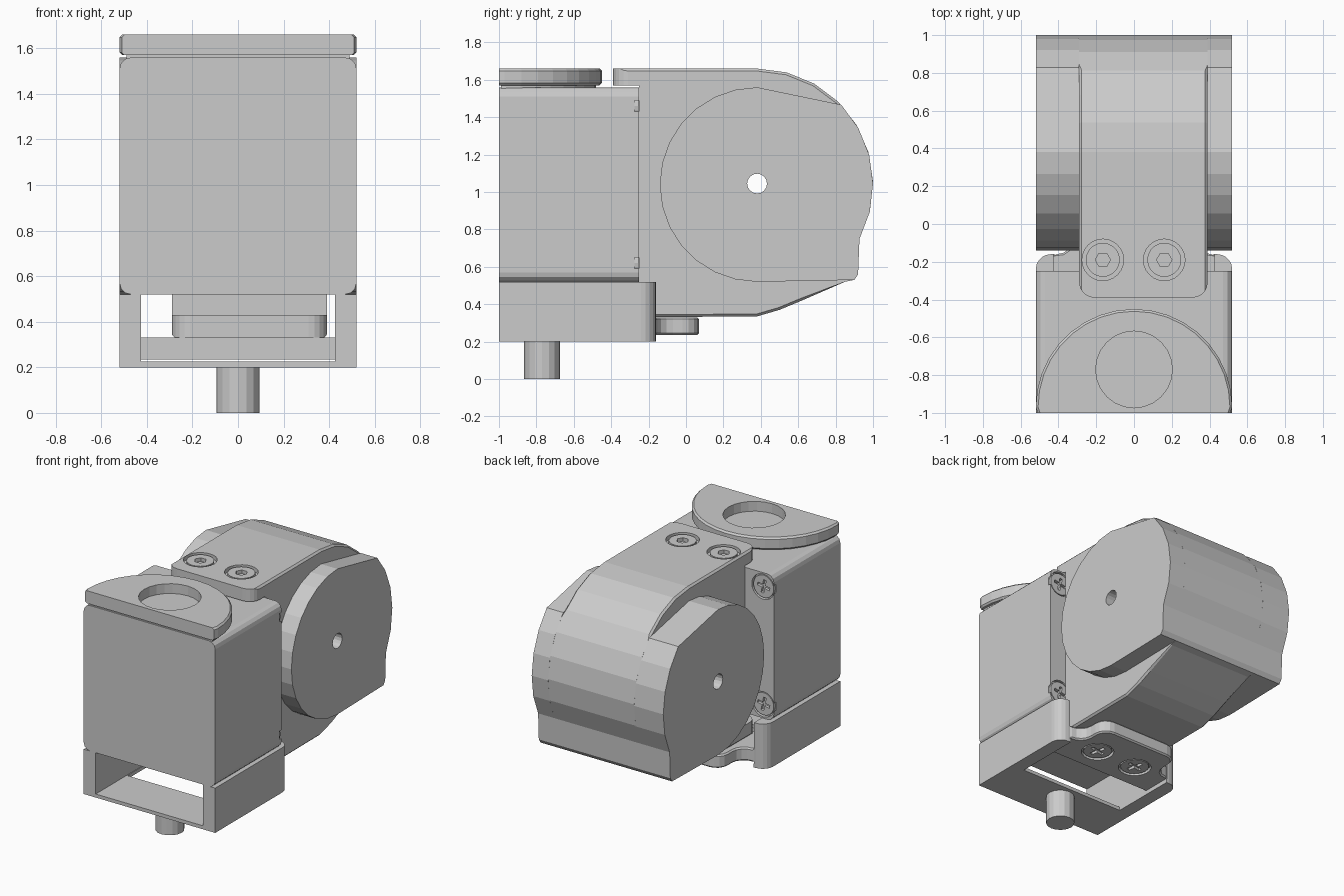
import bpy, bmesh, math
from mathutils import Vector, Matrix

if "Cube" in bpy.data.objects:
    bpy.data.objects.remove(bpy.data.objects["Cube"])


def arc(cx, cy, r, a0, a1, n):
    return [(cx + r * math.cos(math.radians(a0 + (a1 - a0) * i / n)),
             cy + r * math.sin(math.radians(a0 + (a1 - a0) * i / n))) for i in range(n + 1)]


def circle(cx, cy, r, n=24):
    return arc(cx, cy, r, 0, 360, n)[:-1]


def rect(x0, x1, y0, y1):
    return [(x0, y0), (x1, y0), (x1, y1), (x0, y1)]


def prism(name, pts, axis, lo, hi, bevel=0.0, pick=lambda e: True):
    """Extrude a 2D profile along an axis, optionally bevel the picked sharp edges."""
    place = {'x': lambda a, b, h: (h, a, b), 'y': lambda a, b, h: (a, h, b),
             'z': lambda a, b, h: (a, b, h)}[axis]
    bm = bmesh.new()
    base = bm.faces.new([bm.verts.new(place(a, b, lo)) for a, b in pts])
    ext = bmesh.ops.extrude_face_region(bm, geom=[base])
    move = Vector(place(0, 0, hi - lo))
    bmesh.ops.translate(bm, vec=move, verts=[v for v in ext['geom'] if isinstance(v, bmesh.types.BMVert)])
    bmesh.ops.recalc_face_normals(bm, faces=bm.faces)
    if bevel:
        edges = [e for e in bm.edges if e.calc_face_angle(0) > 0.7 and pick(e)]
        bmesh.ops.bevel(bm, geom=edges, offset=bevel, segments=3 if bevel > 0.03 else 1,
                        profile=0.5, affect='EDGES')
    me = bpy.data.meshes.new(name)
    bm.to_mesh(me)
    bm.free()
    ob = bpy.data.objects.new(name, me)
    bpy.context.collection.objects.link(ob)
    return ob


def boolean(ob, *cutters, op='DIFFERENCE'):
    for c in cutters:
        m = ob.modifiers.new('cut', 'BOOLEAN')
        m.object, m.operation, m.solver = c, op, 'EXACT'
    me = bpy.data.meshes.new_from_object(ob.evaluated_get(bpy.context.evaluated_depsgraph_get()))
    ob.modifiers.clear()
    ob.data = me
    for c in cutters:
        bpy.data.objects.remove(c)
    return ob


def screw(name, a, b, axis, face, d, r, hexed=False):
    """Screw head whose visible face lies at 'face', pointing along direction d."""
    lo, hi = sorted((face, face - d * 0.05))
    head = prism(name, circle(a, b, r, 20), axis, lo, hi)
    lo, hi = sorted((face + d * 0.02, face - d * 0.03))
    if hexed:
        return boolean(head, prism('socket', circle(a, b, r * 0.45, 6), axis, lo, hi))
    w, l = r * 0.13, r * 0.6
    cross = [(w, w), (w, l), (-w, l), (-w, w), (-l, w), (-l, -w),
             (-w, -w), (-w, -l), (w, -l), (w, -w), (l, -w), (l, w)]
    t = math.radians(12)
    cross = [(a + x * math.cos(t) - y * math.sin(t), b + x * math.sin(t) + y * math.cos(t)) for x, y in cross]
    return boolean(head, prism('socket', cross, axis, lo, hi))


CY, CZ = 0.38, 1.04          # pivot of the rear housing
XL, XR = -0.29, 0.39         # sides of the central arm

# Front block, with long edges rounded and screw pockets in the back
body = prism('front_block', rect(-0.52, 0.52, 0.52, 1.56), 'y', -1, -0.25, 0.05,
             lambda e: abs(e.verts[0].co.y - e.verts[1].co.y) > 0.5)
spots = [(sx * 0.435, z) for sx in (-1, 1) for z in (0.62, 1.46)]
boolean(body, *[prism('pocket', circle(x, z, 0.09, 20), 'y', -0.275, -0.2) for x, z in spots])
for x, z in spots:
    screw('block_screw', x, z, 'y', -0.255, 1, 0.08)

# Half-round cap with a shallow round recess
cap = prism('top_cap', arc(0, -0.97, 0.52, 0, 180, 18) + [(-0.51, -1), (0.51, -1)], 'z', 1.57, 1.66, 0.012,
            lambda e: abs(e.verts[0].co.z - e.verts[1].co.z) < 0.01 and (e.verts[0].co.y + e.verts[1].co.y) > -1.99)
boolean(cap, prism('recess', circle(0, -0.77, 0.203), 'z', 1.59, 1.7))
prism('cap_spacer', arc(0, -0.97, 0.49, 0, 180, 18) + [(-0.49, -0.99), (0.49, -0.99)], 'z', 1.55, 1.575)

# Central arm with upper and lower tongues
back = arc(CY, CZ, 0.62, 90, -28, 8) + [(0.92, 0.56), (0.9, 0.53), (0.85, 0.52)]
low = [(0.62, 0.42), (0.5, 0.37), (0.38, 0.335)]
front = [(-0.39, 0.33), (-0.39, 0.43), (-0.25, 0.43), (-0.25, 1.57), (-0.39, 1.57), (-0.39, 1.66)]
arm = prism('central_arm', back + low + front, 'x', XL, XR, 0.013,
            lambda e: abs(e.verts[0].co.x - e.verts[1].co.x) < 0.01
            and -0.4 < (e.verts[0].co.y + e.verts[1].co.y) / 2 < 0.8
            and not (abs(e.verts[0].co.z - CZ) < 0.61 and e.verts[0].co.y < 0)
            and min(e.verts[0].co.z, e.verts[1].co.z) < 1.66)
plan = arc(XL + 0.08, -0.31, 0.08, 180, 270, 5) + arc(XR - 0.08, -0.31, 0.08, -90, 0, 5) + [(XR, 1.1), (XL, 1.1)]
boolean(arm, prism('plan', plan, 'z', 0, 2), op='INTERSECT')
boolean(arm, prism('axle_hole', circle(CY, CZ + 0.005, 0.053, 16), 'x', -1, 1),
        *[prism('pocket', circle(x, -0.19, 0.11), 'z', 1.63, 1.7) for x in (-0.165, 0.16)])
for x in (-0.165, 0.16):
    screw('arm_screw', x, -0.19, 'z', 1.655, 1, 0.09, hexed=True)

# Round housings on both sides of the arm
side = (arc(CY, CZ, 0.52, 270, 90, 14) + arc(CY, CZ, 0.62, 43.5, -28, 5) + [(0.92, 0.56), (0.9, 0.53)])
for name, lo, hi in (('left_hub', -0.52, XL), ('right_hub', XR, 0.52)):
    boolean(prism(name, side, 'x', lo, hi),
            prism('axle_hole', circle(CY, CZ + 0.005, 0.053, 16), 'x', -1, 1))

# Lower bracket: two walls and a short front floor
plan = [(-0.52, -1), (0.52, -1)] + arc(0.44, -0.24, 0.08, 0, 90, 5) + arc(-0.44, -0.24, 0.08, 90, 180, 5)
bracket = prism('lower_bracket', plan, 'z', 0.2, 0.52)
boolean(bracket, prism('inside', rect(-0.425, 0.425, -1.1, 0.2), 'z', 0.225, 0.6))
boolean(bracket, prism('floor_gap', rect(-0.42, 0.42, -0.65, 0.2), 'z', 0.1, 0.3))

# Rear tab that carries the arm, with fillets into the walls
half = [(0.43, -0.38), (0.43, -0.17)] + arc(0.41, -0.07, 0.09, 270, 180, 4) + arc(0.23, -0.02, 0.09, 0, 90, 4)
tab = prism('bracket_tab', half + [(-x, y) for x, y in reversed(half)], 'z', 0.235, 0.33, 0.01,
            lambda e: min(e.verts[0].co.y, e.verts[1].co.y) > -0.16
            and abs(e.verts[0].co.z - e.verts[1].co.z) < 0.01)
boolean(tab, *[prism('pocket', circle(x, -0.19, 0.11), 'z', 0.2, 0.26) for x in (-0.165, 0.16)])
for x in (-0.165, 0.16):
    screw('tab_screw', x, -0.19, 'z', 0.24, -1, 0.095)

# Foot pin
prism('foot_pin', circle(0, -0.77, 0.095, 16), 'z', 0, 0.21)
